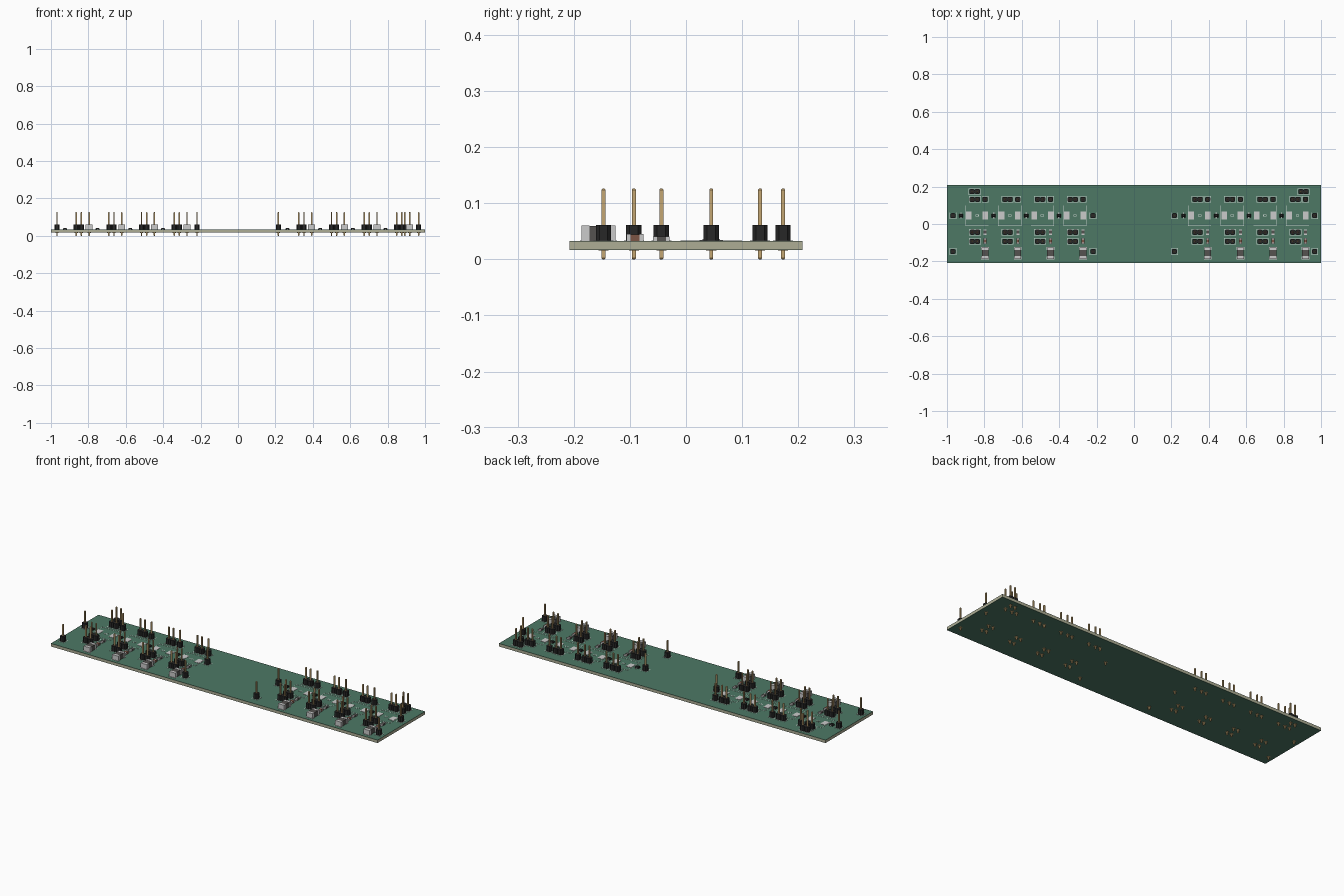
import bpy, bmesh, math

if "Cube" in bpy.data.objects:
    bpy.data.objects.remove(bpy.data.objects["Cube"])

TOP, BOT = 0.033, 0.0165      # board faces
PITCH = 0.0275                # pin spacing
COLORS = {
    "mask_green": (0.075, 0.19, 0.13), "board_edge": (0.42, 0.42, 0.30),
    "black_plastic": (0.02, 0.02, 0.02), "brass": (0.55, 0.38, 0.17),
    "tin": (0.55, 0.56, 0.55), "silk_white": (0.6, 0.68, 0.64),
    "dark_grey": (0.09, 0.085, 0.08), "brown": (0.2, 0.09, 0.06),
}
MATS = {}
for n, c in COLORS.items():
    MATS[n] = bpy.data.materials.new(n)
    MATS[n].diffuse_color = (*c, 1)
ORDER = list(COLORS)


def loft(bm, rings, mat):
    """Closed solid through rings of (points, z)."""
    vs = [[bm.verts.new((x, y, z)) for x, y in pts] for pts, z in rings]
    n = len(vs[0])
    faces = [bm.faces.new(vs[0][::-1]), bm.faces.new(vs[-1])]
    for a, b in zip(vs, vs[1:]):
        faces += [bm.faces.new((a[i], a[(i + 1) % n], b[(i + 1) % n], b[i])) for i in range(n)]
    for f in faces:
        f.material_index = ORDER.index(mat)


def rect(cx, cy, w, d, cut=0):
    x, y = w / 2, d / 2
    if not cut:
        p = [(-x, -y), (x, -y), (x, y), (-x, y)]
    else:
        p = [(-x + cut, -y), (x - cut, -y), (x, -y + cut), (x, y - cut),
             (x - cut, y), (-x + cut, y), (-x, y - cut), (-x, -y + cut)]
    return [(cx + a, cy + b) for a, b in p]


def box(bm, cx, cy, w, d, z0, z1, mat, cut=0):
    r = rect(cx, cy, w, d, cut)
    loft(bm, [(r, z0), (r, z1)], mat)


def frame(bm, cx, cy, w, d, t=0.0025):
    """Thin printed outline on the board."""
    for s in (-1, 1):
        box(bm, cx + s * w / 2, cy, t, d + t, TOP, TOP + 0.0008, "silk_white")
        box(bm, cx, cy + s * d / 2, w, t, TOP, TOP + 0.0008, "silk_white")


def make_mesh(name, build):
    bm = bmesh.new()
    build(bm)
    me = bpy.data.meshes.new(name)
    bm.to_mesh(me)
    bm.free()
    for n in ORDER:
        me.materials.append(MATS[n])
    return me


def place(me, x=0, y=0):
    ob = bpy.data.objects.new(me.name, me)
    ob.location = (x, y, 0)
    bpy.context.collection.objects.link(ob)
    return ob


# board: laminate core with a coating on both faces
def board(bm):
    box(bm, 0, 0, 2, 0.416, BOT + 0.001, TOP - 0.001, "board_edge")
    box(bm, 0, 0, 2, 0.416, TOP - 0.001, TOP, "mask_green")
    box(bm, 0, 0, 2, 0.416, BOT, BOT + 0.001, "mask_green")


# pin header: chamfered plastic cells, square pins with tapered ends, solder rings
def header(count):
    def build(bm):
        for i in range(count):
            x = (i - (count - 1) / 2) * PITCH
            box(bm, x, 0, PITCH, 0.027, TOP, 0.061, "black_plastic", 0.006)
            a, b = rect(x, 0, 0.007, 0.007), rect(x, 0, 0.004, 0.004)
            loft(bm, [(b, 0), (a, 0.002), (a, 0.124), (b, 0.126)], "brass")
            ring = [(x + 0.009 * math.cos(t * math.pi / 6), 0.009 * math.sin(t * math.pi / 6))
                    for t in range(12)]
            loft(bm, [(ring, BOT - 0.001), (ring, BOT)], "brass")
        frame(bm, 0, 0, count * PITCH + 0.006, 0.033)
    return build


# chip with two metal ends lying along y
def chip(w, d, h, end, body):
    def build(bm):
        for s in (-1, 1):
            box(bm, 0, s * (d - end) / 2, w, end, TOP, TOP + h, "tin")
        box(bm, 0, 0, w * 0.96, d - 2 * end, TOP, TOP + h * 0.97, body)
    return build


# tall component: grey ends and dark middle on its own pads
def capacitor(bm):
    for s in (-1, 1):
        box(bm, 0, s * 0.023, 0.037, 0.014, TOP, 0.060, "tin")
        box(bm, 0, s * 0.025, 0.042, 0.016, TOP, TOP + 0.001, "tin")
    box(bm, 0, 0, 0.036, 0.034, TOP, 0.0595, "dark_grey")


# small diode with low bevelled body and flat leads
def diode(bm):
    loft(bm, [(rect(0, 0, 0.022, 0.018), TOP), (rect(0, 0, 0.020, 0.017), TOP + 0.006),
              (rect(0, 0, 0.012, 0.012), TOP + 0.0095)], "black_plastic")
    for s in (-1, 1):
        box(bm, 0, s * 0.011, 0.007, 0.009, TOP, TOP + 0.003, "tin")


# pair of bare solder pads with outline
def pads(bm):
    for x in (-0.032, 0.056):
        box(bm, x, 0, 0.030, 0.041, TOP, TOP + 0.0015, "tin")
    frame(bm, 0.012, 0, 0.122, 0.108, 0.002)
    box(bm, 0.012, 0, 0.018, 0.012, TOP, TOP + 0.0008, "silk_white")
    box(bm, 0.012, 0, 0.012, 0.007, TOP, TOP + 0.001, "mask_green")


place(make_mesh("circuit_board", board))
single = make_mesh("single_pin_header", header(1))
double = make_mesh("double_pin_header", header(2))
cap = make_mesh("capacitor", capacitor)
dio = make_mesh("diode", diode)
pad = make_mesh("solder_pads", pads)
res_a = make_mesh("dark_chip", chip(0.016, 0.030, 0.008, 0.007, "dark_grey"))
res_b = make_mesh("brown_chip", chip(0.016, 0.030, 0.012, 0.007, "brown"))

# two banks of four identical channels
for start in (-0.851, 0.339):
    for i in range(4):
        x = start + 0.1745 * i
        for y in (0.132, -0.044, -0.093):
            place(double, x, y)
        place(single, x + 0.055, 0.132)
        place(res_a, x + 0.055, -0.044)
        place(res_b, x + 0.055, -0.091)
        place(pad, x, 0.045)
        place(dio, x - 0.074, 0.045)
        place(cap, x + 0.055, -0.156)

# power and signal pins at the ends of each bank
for x in (-0.968, -0.219, 0.216, 0.966):
    for y in (0.045, -0.147):
        place(single, x, y)
place(double, -0.852, 0.173)
place(double, 0.906, 0.173)

for m in bpy.data.materials:
    if m.users and not m.is_grease_pencil:
        m.use_nodes = True
        m.node_tree.nodes["Principled BSDF"].inputs["Base Color"].default_value = m.diffuse_color
